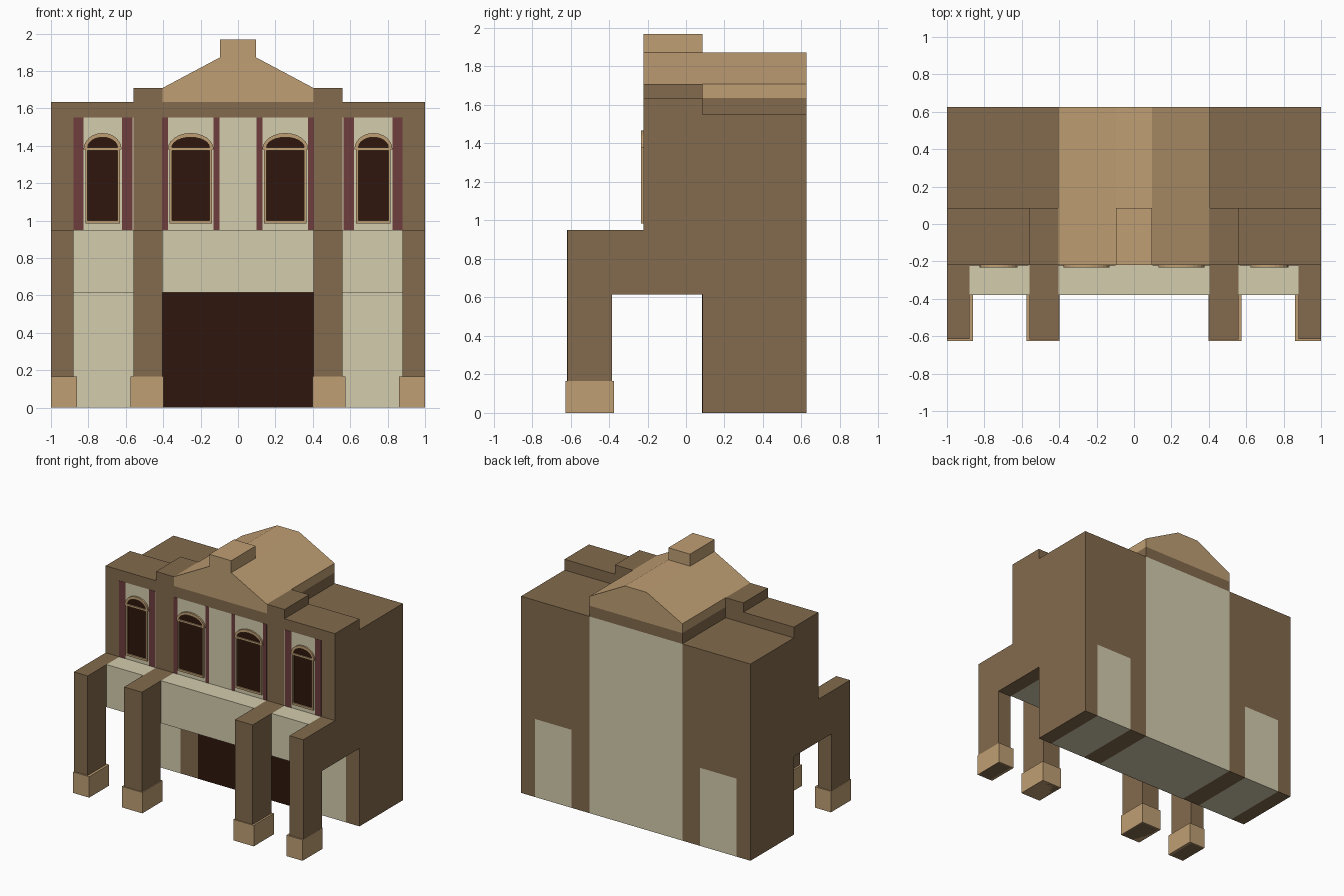
import bpy, bmesh, math

if "Cube" in bpy.data.objects:
    bpy.data.objects.remove(bpy.data.objects["Cube"])


def material(name, r, g, b):
    m = bpy.data.materials.new(name)
    m.diffuse_color = [(c / 255) ** 2.2 for c in (r, g, b)] + [1]
    m.use_nodes = True
    m.node_tree.nodes["Principled BSDF"].inputs["Base Color"].default_value = m.diffuse_color
    return m


BROWN = material("brown_stone", 130, 106, 78)
TAN = material("tan_stone", 190, 157, 115)
CREAM = material("cream_plaster", 210, 203, 172)
DARK = material("dark_opening", 50, 28, 20)
MAROON = material("maroon_trim", 110, 64, 64)


def finish(name, bm, mat):
    bmesh.ops.recalc_face_normals(bm, faces=bm.faces)
    me = bpy.data.meshes.new(name)
    bm.to_mesh(me)
    bm.free()
    me.materials.append(mat)
    ob = bpy.data.objects.new(name, me)
    bpy.context.collection.objects.link(ob)
    return ob


def prism(name, pts, a, b, axis, mat):
    """Extrude a profile: axis 'x' takes (y, z) points, axis 'y' takes (x, z)."""
    bm = bmesh.new()
    loops = []
    for t in (a, b):
        loops.append([bm.verts.new((t, u, v) if axis == 'x' else (u, t, v)) for u, v in pts])
    n = len(pts)
    for lp in loops:
        bm.faces.new(lp)
    for i in range(n):
        j = (i + 1) % n
        bm.faces.new((loops[0][i], loops[0][j], loops[1][j], loops[1][i]))
    return finish(name, bm, mat)


def box(name, x0, x1, y0, y1, z0, z1, mat):
    return prism(name, [(x0, z0), (x1, z0), (x1, z1), (x0, z1)], y0, y1, 'y', mat)


def ring(name, outer, inner, y0, y1, mat):
    """Flat frame between two matching (x, z) outlines."""
    bm = bmesh.new()
    loops = [[bm.verts.new((x, y, z)) for x, z in pts]
             for pts, y in ((outer, y0), (inner, y0), (inner, y1), (outer, y1))]
    n = len(outer)
    for k in range(4):
        p, q = loops[k], loops[(k + 1) % 4]
        for i in range(n):
            j = (i + 1) % n
            bm.faces.new((p[i], p[j], q[j], q[i]))
    return finish(name, bm, mat)


def arch(cx, z, rx, rz, steps=12):
    return [(cx + rx * math.cos(math.pi * i / steps), z + rz * math.sin(math.pi * i / steps))
            for i in range(steps + 1)]


def rect(cx, hw, z0, z1):
    return [(cx - hw, z0), (cx + hw, z0), (cx + hw, z1), (cx - hw, z1)]


BACK, FRONT, STEP = 0.625, -0.22, 0.085     # rear wall, upper front wall, ground-floor wall
SOFFIT, LEDGE, ROOF, PARAPET = 0.615, 0.95, 1.55, 1.635


def pier(name, xa, xb, y_front, top):
    prism(name, [(BACK, 0), (BACK, ROOF), (STEP, ROOF), (STEP, top), (FRONT, top),
                 (FRONT, LEDGE), (y_front, LEDGE), (y_front, 0), (-0.385, 0),
                 (-0.385, SOFFIT), (STEP, SOFFIT), (STEP, 0)], xa, xb, 'x', BROWN)


def window(cx, hw):
    yf = -0.233
    ring("window_frame", rect(cx, hw - 0.01, 0.984, 1.38), rect(cx, hw - 0.022, 1.0, 1.375),
         yf, FRONT, TAN)
    ring("window_arch", arch(cx, 1.38, hw, 0.088), arch(cx, 1.39, hw - 0.022, 0.055),
         yf, FRONT, TAN)
    box("window_glass", cx - hw + 0.015, cx + hw - 0.015, -0.224, FRONT, 0.99, 1.38, DARK)
    prism("window_arch_glass", arch(cx, 1.38, hw - 0.01, 0.075), -0.224, FRONT, 'y', DARK)


for s, side in ((-1, "left"), (1, "right")):
    # Full-depth piers with front legs
    pier(side + "_outer_pier", s * 0.88, s, -0.615, PARAPET)
    pier(side + "_inner_pier", s * 0.405, s * 0.56, -0.618, 1.708)
    # Leg bases
    for a, b in ((0.86, 1.001), (0.397, 0.575)):
        box(side + "_leg_base", s * a, s * b, -0.625, -0.375, 0, 0.165, TAN)
    # Side bay
    a, b = s * 0.56, s * 0.88
    box(side + "_lower_wall", a, b, STEP, BACK, 0, SOFFIT, CREAM)
    box(side + "_terrace", a, b, -0.38, FRONT, SOFFIT, LEDGE, CREAM)
    box(side + "_upper_wall", a, b, FRONT, STEP, SOFFIT, ROOF, CREAM)
    box(side + "_rear_wall", a, b, STEP, BACK, SOFFIT, ROOF, BROWN)
    box(side + "_parapet", a, b, FRONT, STEP, ROOF, PARAPET, BROWN)
    # Maroon trim strips beside the windows
    for c, d in ((0.565, 0.62), (0.827, 0.88), (0.098, 0.13), (0.373, 0.405)):
        box(side + "_trim_strip", s * c, s * d, -0.222, FRONT, LEDGE, ROOF, MAROON)
    window(s * 0.724, 0.102)
    window(s * 0.253, 0.123)

# Centre bay
w = 0.405
box("centre_lower_wall", -w, w, STEP, BACK, 0, SOFFIT, CREAM)
box("centre_entrance", -w, w, STEP - 0.002, STEP, 0, SOFFIT, DARK)
box("centre_terrace", -w, w, -0.38, FRONT, SOFFIT, LEDGE, CREAM)
box("centre_upper_wall", -w, w, FRONT, BACK, SOFFIT, ROOF, CREAM)
box("centre_cornice", -w, w, FRONT, BACK, ROOF, PARAPET, BROWN)

# Gable roof and its crown block
prism("gable_roof", [(-w, PARAPET), (w, PARAPET), (w, 1.708), (0.095, 1.873),
                     (-0.095, 1.873), (-w, 1.708)], FRONT, BACK, 'y', TAN)
box("gable_crown", -0.095, 0.095, FRONT, STEP, 1.873, 1.968, TAN)
